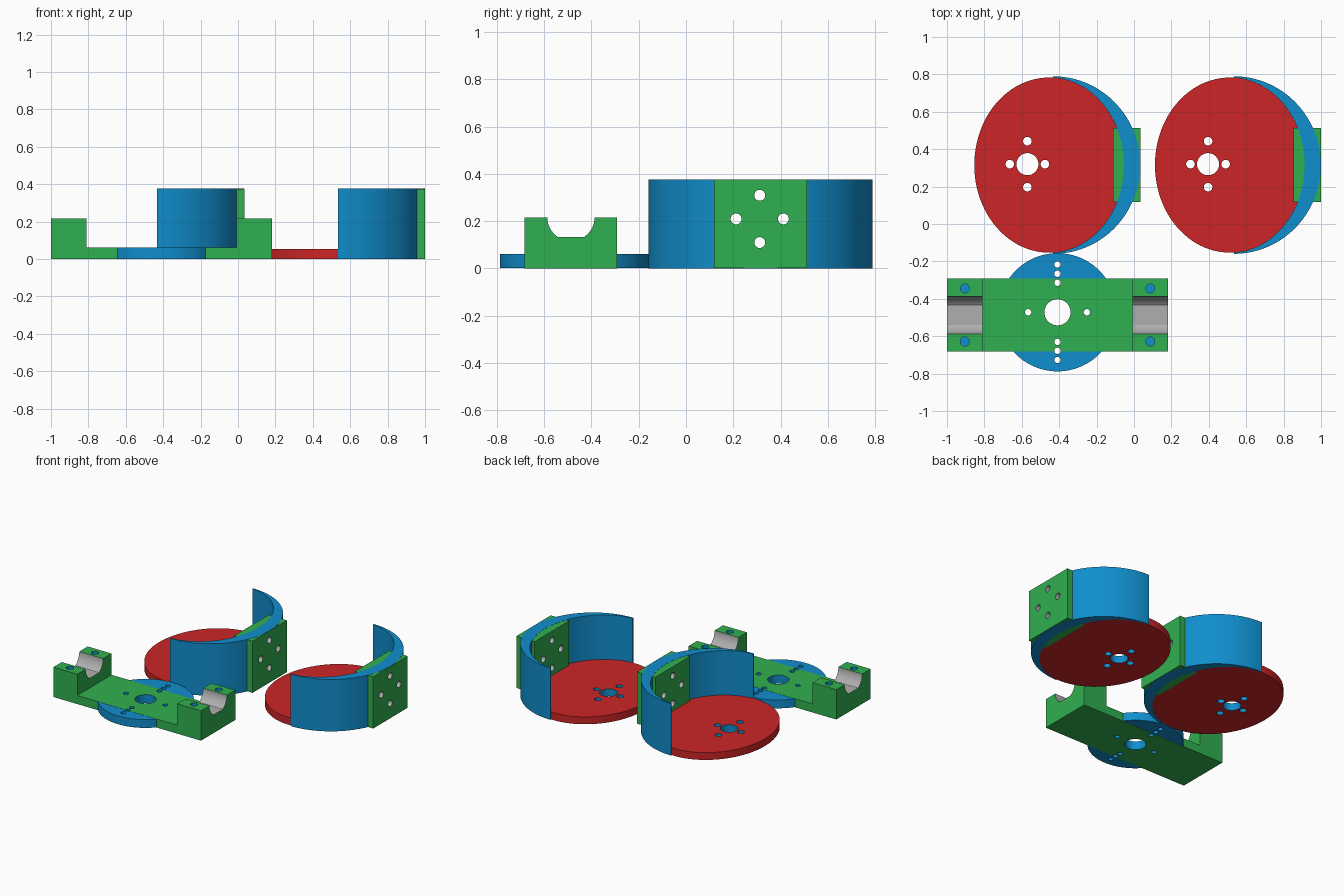
import bpy, bmesh, math

if "Cube" in bpy.data.objects:
    bpy.data.objects.remove(bpy.data.objects["Cube"])

# ---------- colours ----------
def lin(c):
    c /= 255
    return c / 12.92 if c <= 0.04045 else ((c + 0.055) / 1.055) ** 2.4

MATS = []
for name, rgb in (("red", (204, 37, 38)), ("green", (48, 176, 80)),
                  ("blue", (16, 142, 205)), ("grey", (175, 175, 175))):
    m = bpy.data.materials.new(name)
    m.diffuse_color = (*[lin(c) for c in rgb], 1)
    m.use_nodes = True
    m.node_tree.nodes["Principled BSDF"].inputs["Base Color"].default_value = m.diffuse_color
    MATS.append(m)
RED, GREEN, BLUE, GREY = range(4)

# ---------- helpers ----------
def arc(cx, cy, rx, ry, a0=0, a1=360, n=96):
    """Points on an ellipse arc; a full turn leaves out the repeated end."""
    steps = n if abs(a1 - a0) >= 360 else n + 1
    return [(cx + rx * math.cos(math.radians(a0 + (a1 - a0) * i / n)),
             cy + ry * math.sin(math.radians(a0 + (a1 - a0) * i / n))) for i in range(steps)]

def rect(a0, b0, a1, b1):
    return [(a0, b0), (a1, b0), (a1, b1), (a0, b1)]

def prism(name, pts, axis, lo, hi, mat):
    """Extrude a closed profile along an axis."""
    place = {"x": lambda a, b, h: (h, a, b), "y": lambda a, b, h: (a, h, b),
             "z": lambda a, b, h: (a, b, h)}[axis]
    bm = bmesh.new()
    low = [bm.verts.new(place(a, b, lo)) for a, b in pts]
    high = [bm.verts.new(place(a, b, hi)) for a, b in pts]
    bm.faces.new(low)
    bm.faces.new(high)
    for i in range(len(pts)):
        j = (i + 1) % len(pts)
        bm.faces.new((low[i], low[j], high[j], high[i]))
    bmesh.ops.recalc_face_normals(bm, faces=bm.faces[:])
    for f in bm.faces:
        f.material_index = mat
    me = bpy.data.meshes.new(name)
    bm.to_mesh(me)
    bm.free()
    for m in MATS:
        me.materials.append(m)
    ob = bpy.data.objects.new(name, me)
    bpy.context.collection.objects.link(ob)
    return ob

def activate(ob):
    bpy.ops.object.select_all(action="DESELECT")
    ob.select_set(True)
    bpy.context.view_layer.objects.active = ob

def cut(ob, cutters):
    for c in cutters:
        mod = ob.modifiers.new("cut", "BOOLEAN")
        mod.operation, mod.solver, mod.object = "DIFFERENCE", "EXACT", c
        activate(ob)
        bpy.ops.object.modifier_apply(modifier=mod.name)

def hole(axis, a, b, r, lo, hi, mat):
    return prism("hole_cutter", arc(a, b, r, r, n=32), axis, lo, hi, mat)

cutters = []
parts = []

# ---------- two wheel pockets: disc, crescent wall, mounting plate ----------
CY = 0.315
for side, px in (("left", 0.034), ("right", 1.0)):
    ex, erx, ery = px - 0.488, 0.40, 0.468        # inner ellipse
    edge = px - 0.466                             # open edge of the wall
    disc = prism(side + "_disc", arc(ex, CY, erx, ery), "z", 0.001, 0.054, RED)
    t = math.degrees(math.acos((edge - ex) / erx))
    wall_pts = arc(edge, CY, 0.465, 0.4745, -90, 90) + arc(ex, CY, erx, ery, t, -t)
    wall = prism(side + "_wall", wall_pts, "z", 0, 0.376, BLUE)
    plate = prism(side + "_mounting_plate", rect(px - 0.147, 0.118, px, 0.512),
                  "z", 0.0005, 0.375, GREEN)

    # hub hole with four screw holes
    hx, hy = px - 0.604, 0.32
    hub = [hole("z", hx, hy, 0.059, -0.1, 0.2, BLUE)]
    for dx, dy in ((0.094, 0), (-0.094, 0), (0, 0.123), (0, -0.123)):
        hub.append(hole("z", hx + dx, hy + dy, 0.023, -0.1, 0.2, BLUE))
    cut(disc, hub)

    # four bolt holes through plate and wall
    bolts = [hole("x", 0.312 + dy, 0.209 + dz, 0.023, px - 0.2, px + 0.1, GREY)
             for dy, dz in ((0.1, 0), (-0.1, 0), (0, 0.1), (0, -0.1))]
    cut(plate, bolts)
    cut(wall, bolts)
    cutters += hub + bolts
    parts += [disc, wall, plate]

# ---------- bearing bracket with raised ends ----------
BX, BY = -0.409, -0.472
profile = [(-1, 0), (0.182, 0), (0.182, 0.216), (-0.009, 0.216), (-0.009, 0.062),
           (-0.809, 0.062), (-0.809, 0.216), (-1, 0.216)]
bracket = prism("bracket", profile, "y", -0.683, -0.291, GREEN)
flange = prism("round_flange", arc(BX, BY, 0.316, 0.316), "z", 0.001, 0.061, BLUE)

# shaft groove with a flat floor
gy, gz, gr = -0.487, 0.216, 0.1
a = math.degrees(math.asin(0.084 / gr))
groove = (arc(gy, gz, gr, gr, 180, 180 + a, 16) + arc(gy, gz, gr, gr, 360 - a, 360, 16)
          + [(gy + gr, 0.3), (gy - gr, 0.3)])
bracket_cuts = [prism("groove_cutter", groove, "x", -1.1, 0.3, GREY)]

# blind screw holes in the raised ends
for x in (-0.905, 0.087):
    for y in (-0.344, -0.628):
        bracket_cuts.append(hole("z", x, y, 0.024, 0.08, 0.3, BLUE))

# centre hole and small holes shared by bracket and flange
shared = [hole("z", BX, BY, 0.07, -0.1, 0.12, BLUE)]
for s in (-1, 1):
    shared.append(hole("z", BX + s * 0.157, BY, 0.017, -0.1, 0.12, BLUE))
    for d in (0.158, 0.206, 0.255):
        shared.append(hole("z", BX, BY + s * d, 0.017, -0.1, 0.12, BLUE))
cut(bracket, bracket_cuts + shared)
cut(flange, shared)
cutters += bracket_cuts + shared
parts += [bracket, flange]

# ---------- tidy up and shade ----------
for c in cutters:
    bpy.data.objects.remove(c, do_unlink=True)
for p in parts:
    activate(p)
    bpy.ops.object.shade_smooth_by_angle(angle=math.radians(30))
